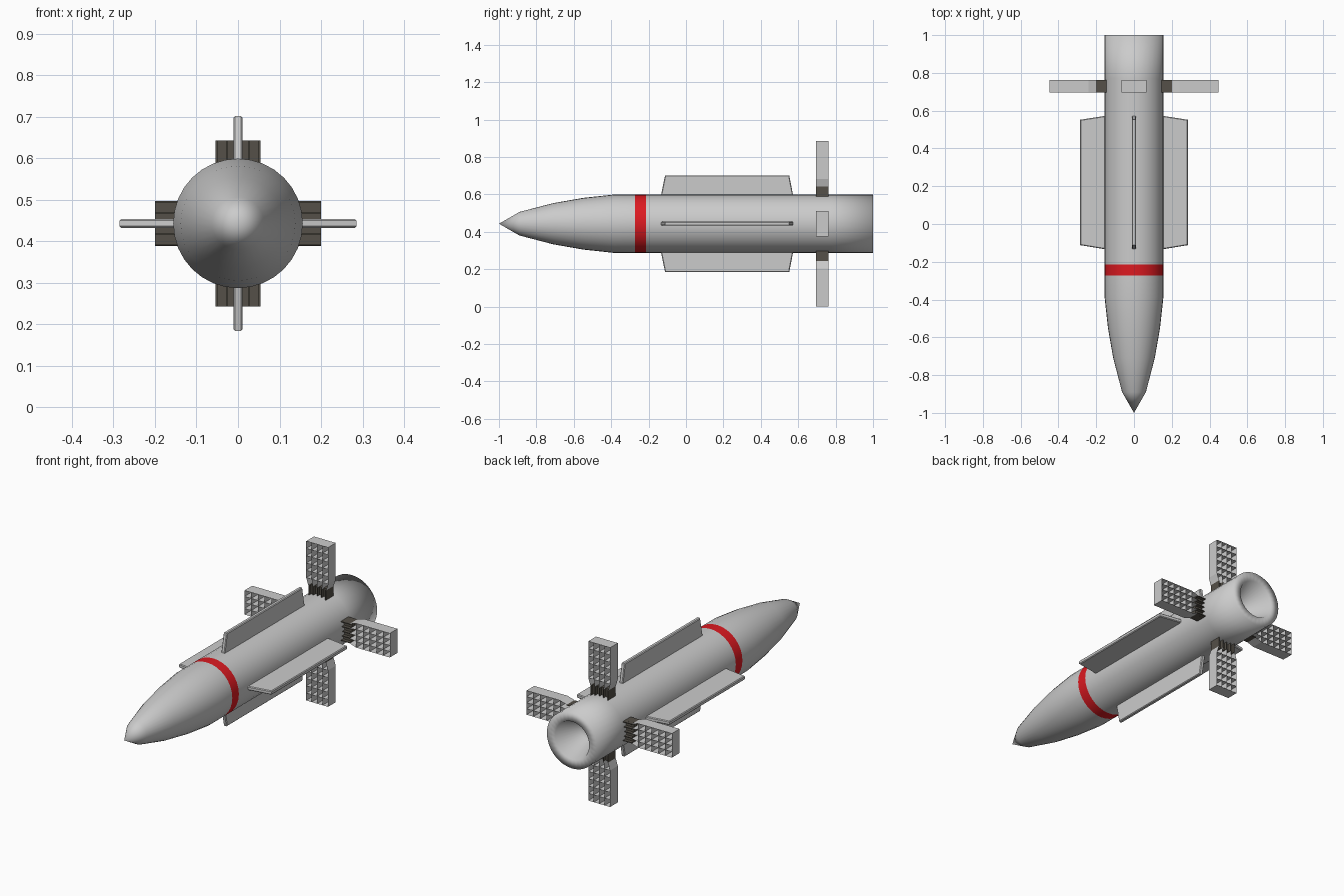
import bpy, bmesh, math
from mathutils import Matrix, Vector

if "Cube" in bpy.data.objects:
    bpy.data.objects.remove(bpy.data.objects["Cube"])

CZ = 0.443          # height of the body axis
Y0, Y1 = 0.695, 0.763   # depth of the lattice fins


def material(name, rgb):
    m = bpy.data.materials.new(name)
    m.diffuse_color = (*rgb, 1)
    m.use_nodes = True
    m.node_tree.nodes["Principled BSDF"].inputs["Base Color"].default_value = m.diffuse_color
    return m


RED = material("red_paint", (0.72, 0.01, 0.015))
DARK = material("dark_metal", (0.09, 0.08, 0.065))


def finish(name, bm, mat=None, angle=0):
    """Turn radial part (x = outward) into an object rotated round the body axis."""
    me = bpy.data.meshes.new(name)
    bmesh.ops.transform(bm, verts=bm.verts,
                        matrix=Matrix.Translation((0, 0, CZ)) @ Matrix.Rotation(angle, 4, 'Y'))
    bm.to_mesh(me)
    bm.free()
    ob = bpy.data.objects.new(name, me)
    bpy.context.collection.objects.link(ob)
    if mat:
        me.materials.append(mat)
    return ob


def lathe(name, profile, mat=None, seg=32):
    """Spin (y, radius) points round the body axis, smooth shaded."""
    bm = bmesh.new()
    vs = [bm.verts.new((r, y, 0)) for y, r in profile]
    es = [bm.edges.new(p) for p in zip(vs, vs[1:])]
    bmesh.ops.spin(bm, geom=vs + es, axis=(0, 1, 0), cent=(0, 0, 0),
                   angle=math.tau, steps=seg, use_duplicate=False)
    bmesh.ops.remove_doubles(bm, verts=bm.verts, dist=1e-5)
    bmesh.ops.recalc_face_normals(bm, faces=bm.faces)
    for f in bm.faces:
        f.smooth = True
    return finish(name, bm, mat)


def strip(bm, a, b):
    """Thin sheet between two (radius, side) points, spanning the fin depth."""
    pts = [(a[0], Y0, a[1]), (b[0], Y0, b[1]), (b[0], Y1, b[1]), (a[0], Y1, a[1])]
    bm.faces.new([bm.verts.new(p) for p in pts])


# Body: pointed nose, tube and hollow nozzle in one profile
R = 0.156
body = lathe("body", [(-1, 0), (-0.89, 0.063), (-0.71, 0.110), (-0.55, 0.138), (-0.385, R),
                      (-0.273, R), (-0.215, R), (0.77, R), (1, R),
                      (1, 0.105), (0.86, 0.05), (0.86, 0)])
# Painted band on the tube
body.data.materials.append(None)
body.data.materials.append(RED)
for p in body.data.polygons:
    if -0.26 < p.center.y < -0.23:
        p.material_index = 1


def strake(name, angle, reach):
    """Long slab fin with slanted ends and softened edges."""
    bm = bmesh.new()
    outline = [(0.13, -0.135), (R, -0.133), (reach, -0.112),
               (reach, 0.552), (R, 0.572), (0.13, 0.574)]
    face = bm.faces.new([bm.verts.new((x, y, -0.0108)) for x, y in outline])
    ext = bmesh.ops.extrude_face_region(bm, geom=[face])
    bmesh.ops.translate(bm, vec=(0, 0, 0.0216),
                        verts=[v for v in ext["geom"] if isinstance(v, bmesh.types.BMVert)])
    bmesh.ops.recalc_face_normals(bm, faces=bm.faces)
    rim = [e for e in bm.edges if abs(e.verts[0].co.z - e.verts[1].co.z) < 1e-6]
    bmesh.ops.bevel(bm, geom=rim, offset=0.004, segments=1, affect='EDGES')
    finish(name, bm, None, angle)


def lattice_fin(name, angle, tip):
    """Open grid of thin sheets with a tapered root."""
    bm = bmesh.new()
    root, neck, w, wr = 0.2, 0.24, 0.067, 0.054
    cols, rows = 4, 5
    for i in range(cols + 1):
        k = 2 * i / cols - 1
        strip(bm, (root, k * wr), (neck, k * w))
        strip(bm, (neck, k * w), (tip, k * w))
    for j in range(rows + 1):
        r = neck + (tip - neck) * j / rows
        strip(bm, (r, -w), (r, w))
    finish(name, bm, None, angle)


def hinge(name, angle):
    """Dark ribbed mount between body and lattice fin."""
    bm = bmesh.new()
    r0, r1, w = 0.135, 0.2, 0.054
    mid = (Y0 + Y1) / 2
    bmesh.ops.create_cube(bm, size=1, matrix=Matrix.Translation(((r0 + r1) / 2, mid, 0))
                          @ Matrix.Diagonal((r1 - r0, 0.03, 2 * w, 1)))
    for i in range(5):
        z = w * (i / 2 - 1) * 0.96
        bmesh.ops.create_cube(bm, size=1, matrix=Matrix.Translation(((r0 + r1) / 2, mid, z))
                              @ Matrix.Diagonal((r1 - r0, Y1 - Y0, 0.004, 1)))
    finish(name, bm, DARK, angle)


# Four strakes, hinges and lattice fins round the body
for i, side in enumerate(("right", "bottom", "left", "top")):
    a = i * math.pi / 2
    level = i % 2 == 0
    strake(side + "_strake", a, 0.285 if level else 0.259)
    hinge(side + "_hinge", a)
    lattice_fin(side + "_lattice_fin", a, 0.447 if level else 0.443)
